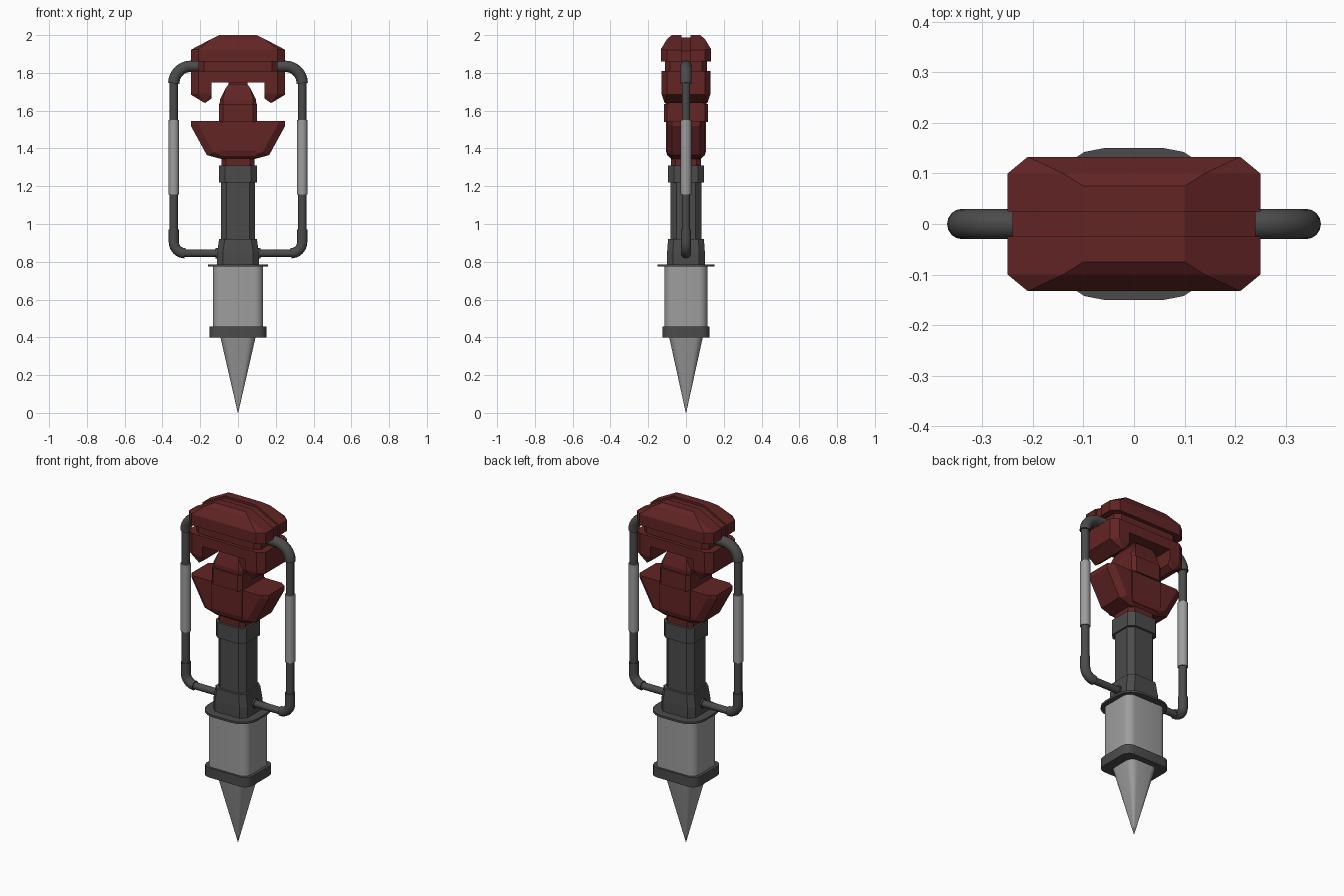
import bpy, bmesh, math

if "Cube" in bpy.data.objects:
    bpy.data.objects.remove(bpy.data.objects["Cube"])


def material(name, rgb):
    m = bpy.data.materials.new(name)
    m.diffuse_color = (*rgb, 1)
    m.use_nodes = True
    m.node_tree.nodes["Principled BSDF"].inputs["Base Color"].default_value = m.diffuse_color
    return m


RED = material("dark red", (0.125, 0.018, 0.018))
DARK = material("charcoal grey", (0.07, 0.07, 0.07))
LIGHT = material("light grey", (0.34, 0.34, 0.34))


def finish(bm, name, mat, angle=None):
    bmesh.ops.recalc_face_normals(bm, faces=bm.faces)
    me = bpy.data.meshes.new(name)
    bm.to_mesh(me)
    bm.free()
    me.materials.append(mat)
    ob = bpy.data.objects.new(name, me)
    bpy.context.collection.objects.link(ob)
    if angle:
        bpy.ops.object.select_all(action='DESELECT')
        ob.select_set(True)
        bpy.context.view_layer.objects.active = ob
        bpy.ops.object.shade_smooth_by_angle(angle=math.radians(angle))
    return ob


def hull(name, pts, mat, sx=(1, -1), sy=(1, -1)):
    """Flat-faced convex block from corner points mirrored in x and y."""
    bm = bmesh.new()
    for x, y, z in pts:
        for a in sx:
            for b in sy:
                bm.verts.new((a * x, b * y, z))
    bmesh.ops.remove_doubles(bm, verts=bm.verts, dist=1e-4)
    res = bmesh.ops.convex_hull(bm, input=bm.verts)
    junk = {v for v in res["geom_interior"] + res["geom_unused"]
            if isinstance(v, bmesh.types.BMVert)}
    bmesh.ops.delete(bm, geom=list(junk), context='VERTS')
    bmesh.ops.dissolve_limit(bm, angle_limit=0.02, verts=bm.verts, edges=bm.edges)
    return finish(bm, name, mat)


def bridge(bm, loops):
    for a, b in zip(loops, loops[1:]):
        n = len(a)
        for i in range(n):
            bm.faces.new((a[i], a[(i + 1) % n], b[(i + 1) % n], b[i]))
    bm.faces.new(loops[0])
    bm.faces.new(loops[-1])


def loft(name, sections, mat, seg=1, angle=None):
    """Rounded (or chamfered, seg=1) rectangles (z, half x, half y, radius) joined upward."""
    bm = bmesh.new()
    loops = []
    for z, hx, hy, r in sections:
        loop = []
        for k, (a, b) in enumerate(((1, 1), (-1, 1), (-1, -1), (1, -1))):
            for i in range(seg + 1):
                t = math.pi / 2 * (k + i / seg)
                loop.append(bm.verts.new((a * (hx - r) + r * math.cos(t),
                                          b * (hy - r) + r * math.sin(t), z)))
        loops.append(loop)
    bridge(bm, loops)
    return finish(bm, name, mat, angle)


def tube(name, path, r, mat, sides=16):
    """Round tube swept along a path in the xz plane."""
    bm = bmesh.new()
    loops = []
    for i, (x, z) in enumerate(path):
        x0, z0 = path[max(i - 1, 0)]
        x1, z1 = path[min(i + 1, len(path) - 1)]
        t = math.atan2(z1 - z0, x1 - x0)
        loop = []
        for k in range(sides):
            a = 2 * math.pi * k / sides
            u = r * math.cos(a)
            loop.append(bm.verts.new((x - u * math.sin(t), r * math.sin(a), z + u * math.cos(t))))
        loops.append(loop)
    bridge(bm, loops)
    return finish(bm, name, mat, 40)


def arc(cx, cz, r, a0, a1, n=8):
    return [(cx + r * math.cos(math.radians(a0 + (a1 - a0) * i / n)),
             cz + r * math.sin(math.radians(a0 + (a1 - a0) * i / n))) for i in range(n + 1)]


# Spike and lower sleeve
loft("spike_tip", [(0, .001, .001, .0005), (0.40, .093, .089, .042)], LIGHT, 5, 50)
loft("sleeve_bottom_collar", [(.40, .15, .125, .045), (.457, .15, .125, .045)], DARK, 3, 40)
loft("sleeve", [(.45, .133, .113, .045), (.78, .133, .113, .045)], LIGHT, 5, 40)
loft("sleeve_flange", [(.774, .16, .15, .10), (.786, .16, .15, .10)], DARK, 4, 40)

# Dark column
loft("column_lower_block", [(.78, .11, .1, .03), (.85, .11, .1, .03), (.92, .10, .095, .03)], DARK)
loft("column", [(.90, .09, .081, .03), (1.24, .09, .081, .03)], DARK)
loft("column_top_block", [(1.22, .1, .094, .03), (1.31, .1, .094, .03)], DARK)

# Red engine housing with side wings
loft("engine_neck", [(1.30, .088, .08, .025), (1.37, .088, .08, .025)], RED)
hull("wing_housing", [(.25, .075, 1.545), (.25, .075, 1.52), (.165, .075, 1.365), (.085, .075, 1.343),
                      (.215, .10, 1.545), (.21, .10, 1.525), (.13, .10, 1.38), (.08, .095, 1.36)], RED)
hull("wing_housing_panel", [(.10, .107, 1.545), (.10, .107, 1.39), (.09, .098, 1.36)], RED)
hull("engine_block", [(.10, .10, 1.54), (.08, .117, 1.54), (.10, .10, 1.635), (.08, .117, 1.635)], RED)
hull("engine_block_top", [(.098, .09, 1.63), (.08, .108, 1.63), (.095, .09, 1.66), (.08, .108, 1.66),
                          (.065, .09, 1.72), (.05, .08, 1.74)], RED)
hull("head_neck", [(.05, .065, 1.72), (.05, .065, 1.78)], RED)

# Top cover: lower body with hanging side legs, recessed band and grooved cap
hull("cover_base", [(.21, .13, 1.75), (.24, .10, 1.75), (.21, .13, 1.81), (.24, .10, 1.81)], RED)
for s, side in ((1, "right"), (-1, "left")):
    hull("cover_leg_" + side,
         [(.25, .10, 1.81), (.25, .10, 1.685), (.21, .13, 1.81), (.21, .13, 1.69), (.175, .113, 1.64),
          (.14, .113, 1.665), (.14, .13, 1.69), (.14, .13, 1.81)], RED, sx=(s,))
hull("cover_band", [(.21, .085, 1.80), (.18, .11, 1.80), (.21, .085, 1.865), (.18, .11, 1.865)], RED)
for s, side in ((1, "back"), (-1, "front")):
    hull("cap_" + side,
         [(.25, .025, 1.86), (.25, .10, 1.86), (.21, .133, 1.86),
          (.25, .025, 1.922), (.25, .10, 1.922), (.21, .133, 1.925),
          (.14, .10, 1.98), (.10, .075, 2.0), (.10, .025, 2.0)], RED, sy=(s,))
hull("cap_groove", [(.24, .026, 1.86), (.24, .026, 1.917), (.10, .026, 1.988)], RED)

# Side handles, mirrored
for s, side in ((1, "right"), (-1, "left")):
    def flip(p):
        return [(s * x, z) for x, z in p]
    top_bend = arc(.25, 1.745, .09, 90, 0)
    low_bend = arc(.28, .905, .06, 0, -90)
    tube("handle_top_elbow_" + side, flip([(.19, 1.835)] + top_bend), .03, DARK)
    tube("handle_rod_" + side, flip([(.34, 1.76), (.34, .94)]), .022, DARK)
    tube("handle_grip_" + side, flip([(.34, 1.55), (.34, 1.155)]), .028, LIGHT)
    tube("handle_low_elbow_" + side, flip([(.34, .97)] + low_bend), .027, DARK)
    tube("handle_low_rod_" + side, flip([(.30, .845), (.08, .845)]), .02, DARK)
    tube("handle_low_socket_" + side, flip([(.08, .845), (.118, .845)]), .027, DARK)
